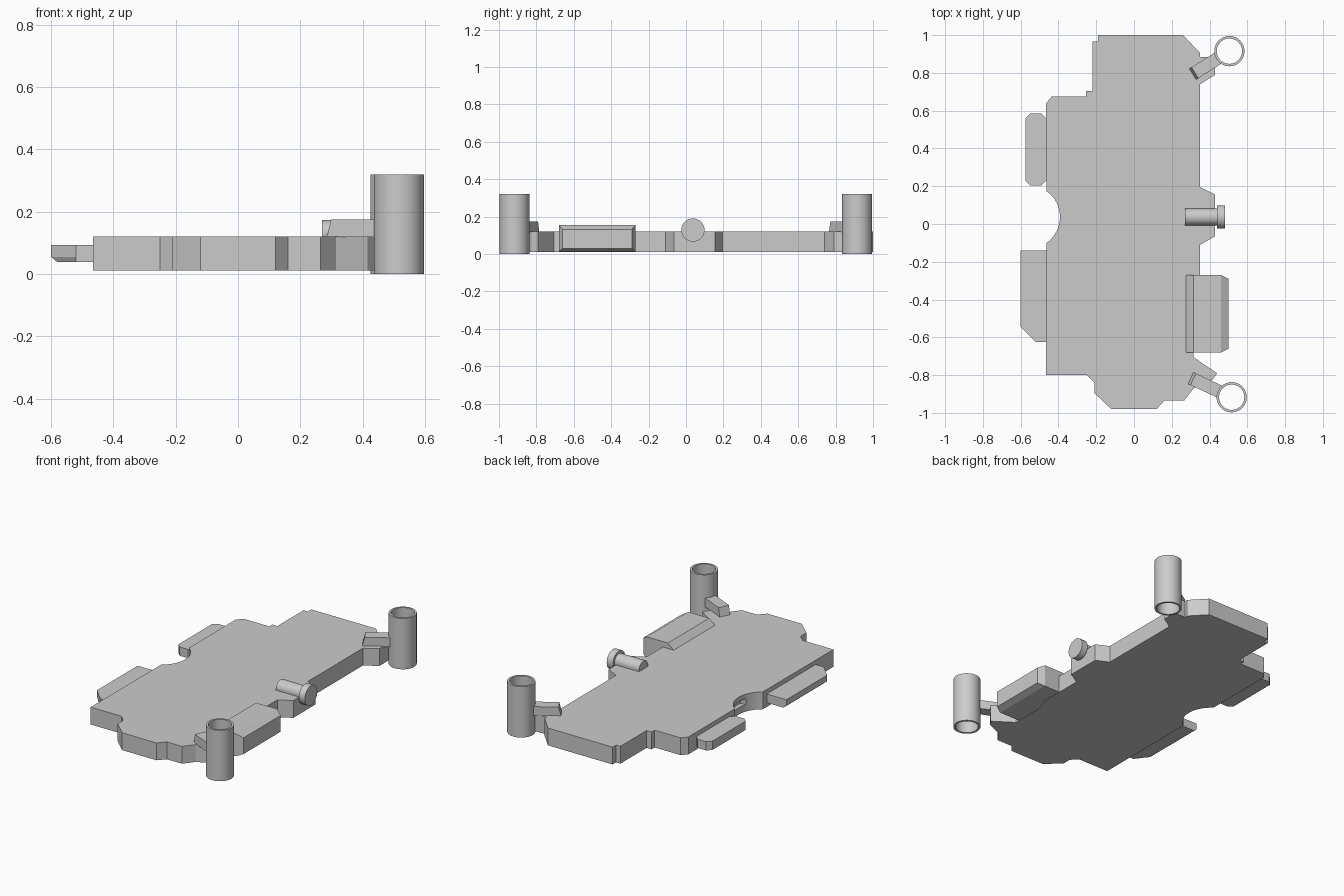
import bpy, bmesh, math
from mathutils import Matrix, Vector

cube = bpy.data.objects.get("Cube")
if cube:
    bpy.data.objects.remove(cube, do_unlink=True)

grey = bpy.data.materials.new("plain grey")
grey.use_nodes = True
grey.diffuse_color = (0.6, 0.6, 0.6, 1)
grey.node_tree.nodes["Principled BSDF"].inputs["Base Color"].default_value = grey.diffuse_color


def finish(bm, name, smooth=False):
    bmesh.ops.recalc_face_normals(bm, faces=bm.faces)
    mesh = bpy.data.meshes.new(name)
    bm.to_mesh(mesh)
    bm.free()
    mesh.materials.append(grey)
    obj = bpy.data.objects.new(name, mesh)
    bpy.context.collection.objects.link(obj)
    if smooth:
        bpy.ops.object.select_all(action='DESELECT')
        obj.select_set(True)
        bpy.context.view_layer.objects.active = obj
        bpy.ops.object.shade_smooth_by_angle(angle=math.radians(35))
    return obj


def loft(name, rings, smooth=False, closed=False):
    """Bridge equal rings of points; cap the ends or join last to first."""
    bm = bmesh.new()
    loops = [[bm.verts.new(p) for p in ring] for ring in rings]
    pairs = list(zip(loops, loops[1:] + loops[:1])) if closed else list(zip(loops, loops[1:]))
    for a, b in pairs:
        for i in range(len(a)):
            j = (i + 1) % len(a)
            bm.faces.new((a[i], a[j], b[j], b[i]))
    if not closed:
        bm.faces.new(loops[0])
        bm.faces.new(loops[-1])
    return finish(bm, name, smooth)


def slab(name, outline, z0, z1):
    return loft(name, [[(x, y, z) for x, y in outline] for z in (z0, z1)])


def box_ring(x, y0, y1, z0, z1):
    return [(x, y0, z0), (x, y1, z0), (x, y1, z1), (x, y0, z1)]


# Main plate with a round notch in the right edge
arc_centre, arc_radius = Vector((-0.56, 0.037)), 0.168
half = math.radians(55)
notch = [(arc_centre.x + arc_radius * math.cos(a), arc_centre.y + arc_radius * math.sin(a))
         for a in (half * (i / 8 - 1) for i in range(17))]
outline = [(-0.19, 1), (0.26, 1), (0.35, 0.905), (0.35, 0.885), (0.43, 0.885),
           (0.43, 0.79), (0.35, 0.74), (0.35, 0.195), (0.43, 0.155), (0.43, -0.065),
           (0.35, -0.11), (0.35, -0.4), (0.315, -0.5), (0.315, -0.705), (0.44, -0.79),
           (0.415, -0.825), (0.315, -0.87), (0.265, -0.935), (0.16, -0.935),
           (0.12, -0.98), (-0.12, -0.98), (-0.21, -0.895), (-0.21, -0.84),
           (-0.25, -0.8), (-0.465, -0.8)]
outline += notch
outline += [(-0.465, 0.64), (-0.435, 0.675), (-0.255, 0.675), (-0.255, 0.705),
            (-0.22, 0.705), (-0.22, 0.965), (-0.19, 0.965)]
plate = slab("main_plate", outline, 0.012, 0.121)

# Small slot in the notch wall
cutter = loft("slot_cutter", [box_ring(x, -0.02, 0.095, 0.055, 0.092) for x in (-0.5, -0.365)])
cutter.hide_render = True
cutter.hide_viewport = True
cut = plate.modifiers.new("slot", 'BOOLEAN')
cut.operation = 'DIFFERENCE'
cut.solver = 'EXACT'
cut.object = cutter

# Thin side panels
slab("rear_side_panel", [(-0.575, 0.56), (-0.55, 0.585), (-0.49, 0.585), (-0.46, 0.555),
                         (-0.46, 0.235), (-0.49, 0.205), (-0.55, 0.205), (-0.575, 0.23)], 0.038, 0.093)


def panel_ring(x_out, z):
    return [(x_out, -0.14, z), (-0.46, -0.14, z), (-0.46, -0.625, z),
            (-0.52, -0.625, z), (x_out, -0.545, z)]


loft("front_side_panel", [panel_ring(-0.58, 0.038), panel_ring(-0.6, 0.055), panel_ring(-0.6, 0.093)])

# Bevelled side box
loft("side_box", [box_ring(0.275, -0.68, -0.27, 0.014, 0.121),
                  box_ring(0.315, -0.68, -0.27, 0.014, 0.155),
                  box_ring(0.46, -0.68, -0.27, 0.014, 0.155),
                  box_ring(0.5, -0.66, -0.29, 0.03, 0.132)])


# Peg with a round head
def disc(x, r):
    return [(x, 0.037 + r * math.cos(t), 0.128 + r * math.sin(t))
            for t in (math.tau * i / 40 for i in range(40))]


loft("peg", [disc(0.27, 0.045), disc(0.45, 0.045)], True)
loft("peg_head", [disc(0.44, 0.062), disc(0.482, 0.062)], True)


# Open tubes held by short arms
def circle(cx, cy, r, z):
    return [(cx + r * math.cos(t), cy + r * math.sin(t), z)
            for t in (math.tau * i / 48 for i in range(48))]


for end, cx, cy, angle, length in (("rear", 0.505, 0.915, 32, 0.23), ("front", 0.517, -0.917, -25, 0.24)):
    loft(end + "_tube", [circle(cx, cy, r, z) for r, z in
                         ((0.08, 0), (0.08, 0.32), (0.067, 0.32), (0.067, 0))], True, True)
    turn = Matrix.Translation((cx, cy, 0)) @ Matrix.Rotation(math.radians(angle), 4, 'Z')
    # Arm with a sloped inner end, stopping inside the tube wall
    profile = [(-length, 0.118), (-length + 0.015, 0.175), (-0.068, 0.175), (-0.068, 0.118)]
    loft(end + "_arm", [[turn @ Vector((u, v, z)) for u, z in profile] for v in (-0.034, 0.034)])
